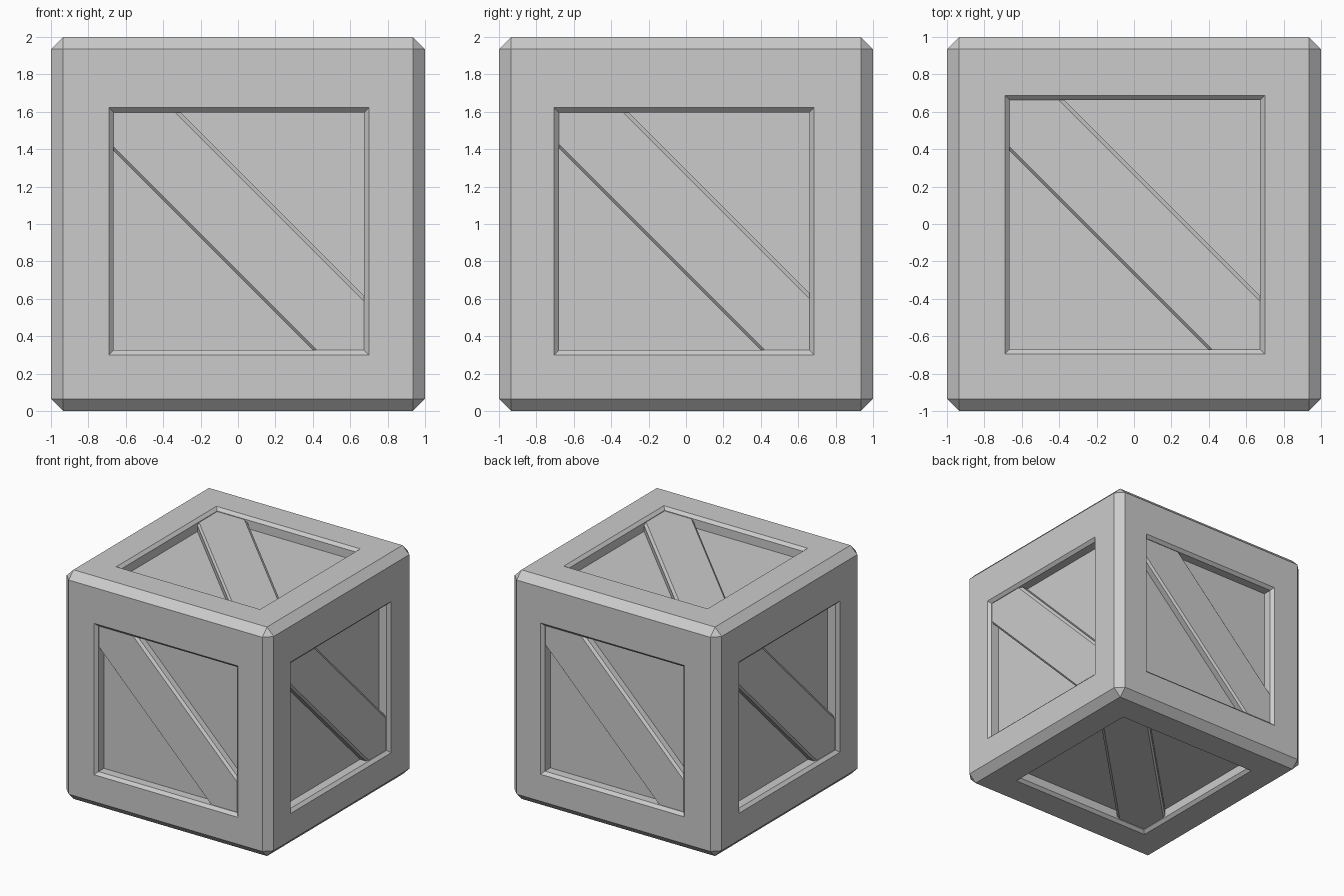
import bpy, bmesh
from mathutils import Vector

if "Cube" in bpy.data.objects:
    bpy.data.objects.remove(bpy.data.objects["Cube"])

CHAMFER = 0.065      # crate edge chamfer
LIP = 0.025          # chamfer around each panel opening
DEPTH = 0.10         # panel depth
BRACE = 0.03         # depth of the brace's top face
CENTRE = Vector((0, 0, 1))
X, Y, Z = Vector((1, 0, 0)), Vector((0, 1, 0)), Vector((0, 0, 1))

# name, right axis, up axis, opening (left, right, bottom, top)
SIDES = [
    ("front", X, Z, (-0.69, 0.70, -0.70, 0.622)),
    ("right", Y, Z, (-0.705, 0.685, -0.70, 0.622)),
    ("back", -X, Z, (-0.705, 0.685, -0.70, 0.622)),
    ("left", -Y, Z, (-0.695, 0.695, -0.70, 0.622)),
    ("top", X, Y, (-0.69, 0.70, -0.695, 0.688)),
    ("bottom", X, -Y, (-0.69, 0.70, -0.695, 0.688)),
]


def rect(l, r, b, t):
    return [(l, b), (r, b), (r, t), (l, t)]


def band(l, r, b, t, low, high):
    """Diagonal strip low < u+v < high clipped to the opening."""
    return [(low - b, b), (r, b), (r, high - r), (high - t, t), (l, t), (l, low - l)]


def add_loops(bm, u, v, loops):
    """Bridge a stack of (outline, depth) loops and cap the last one."""
    n = u.cross(v)
    rings = [[bm.verts.new(CENTRE + u * a + v * b + n * (1 - d)) for a, b in pts]
             for pts, d in loops]
    for p, q in zip(rings, rings[1:]):
        for i in range(len(p)):
            j = (i + 1) % len(p)
            bm.faces.new((p[i], p[j], q[j], q[i]))
    bm.faces.new(rings[-1])
    return rings


def finish(bm, name):
    mesh = bpy.data.meshes.new(name)
    bm.to_mesh(mesh)
    bm.free()
    obj = bpy.data.objects.new(name, mesh)
    bpy.context.collection.objects.link(obj)


# Crate body: chamfered cube whose flat sides become frames with sunken panels
body = bmesh.new()
bmesh.ops.create_cube(body, size=2)
bmesh.ops.translate(body, verts=body.verts, vec=CENTRE)
bmesh.ops.bevel(body, geom=body.edges[:], offset=CHAMFER, segments=1, affect='EDGES')
flats = [f for f in body.faces if f.calc_area() > 1]
bmesh.ops.delete(body, geom=flats, context='FACES_ONLY')

for name, u, v, (l, r, b, t) in SIDES:
    e = 1 - CHAMFER
    inner = (l + LIP, r - LIP, b + LIP, t - LIP)
    add_loops(body, u, v, [(rect(-e, e, -e, e), 0), (rect(l, r, b, t), 0),
                           (rect(*inner), LIP), (rect(*inner), DEPTH)])

    # Diagonal brace with chamfered long edges
    brace = bmesh.new()
    wide = band(*inner, -0.275, 0.29)
    slim = band(*inner, -0.252, 0.26)
    rings = add_loops(brace, u, v, [(wide, DEPTH + 0.005), (wide, BRACE + 0.018), (slim, BRACE)])
    brace.faces.new(rings[0][::-1])
    finish(brace, name + "_brace")

bmesh.ops.remove_doubles(body, verts=body.verts, dist=0.0005)
bmesh.ops.recalc_face_normals(body, faces=body.faces)
finish(body, "crate_body")
